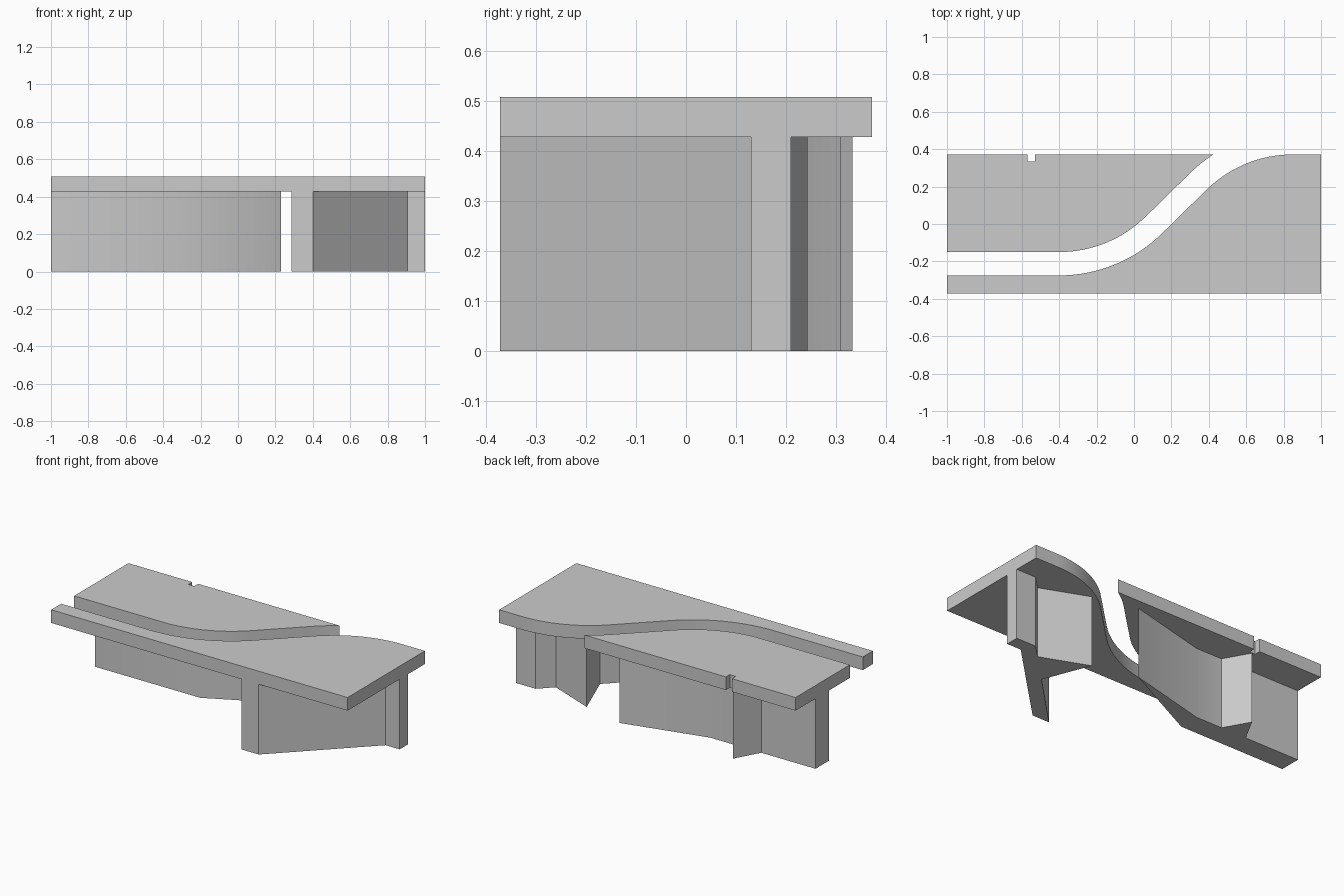
import bpy, bmesh
from math import sin, cos, radians, asin

if "Cube" in bpy.data.objects:
    bpy.data.objects.remove(bpy.data.objects["Cube"], do_unlink=True)

# One matte grey for everything
grey = bpy.data.materials.new("plain_grey")
grey.use_nodes = True
colour = (0.6, 0.6, 0.6, 1)
grey.diffuse_color = colour
grey.node_tree.nodes["Principled BSDF"].inputs["Base Color"].default_value = colour


def prism(name, outline, z0, z1):
    """Extrude a counter-clockwise plan outline between two heights."""
    bm = bmesh.new()
    base = bm.faces.new([bm.verts.new((x, y, z0)) for x, y in outline])
    top = bmesh.ops.extrude_face_region(bm, geom=[base], use_keep_orig=True)
    bmesh.ops.translate(bm, vec=(0, 0, z1 - z0),
                        verts=[v for v in top["geom"] if isinstance(v, bmesh.types.BMVert)])
    bmesh.ops.recalc_face_normals(bm, faces=bm.faces)
    mesh = bpy.data.meshes.new(name)
    bm.to_mesh(mesh)
    bm.free()
    mesh.materials.append(grey)
    obj = bpy.data.objects.new(name, mesh)
    bpy.context.collection.objects.link(obj)
    bpy.ops.object.select_all(action="DESELECT")
    obj.select_set(True)
    bpy.context.view_layer.objects.active = obj
    bpy.ops.object.shade_smooth_by_angle(angle=radians(30))
    return obj


def arc(cx, cy, r, a0, a1, n=16):
    """Points on an arc, angles in degrees."""
    angles = [radians(a0 + (a1 - a0) * i / n) for i in range(n + 1)]
    return [(cx + r * cos(a), cy + r * sin(a)) for a in angles]


FRONT, BACK = -0.372, 0.372
UNDER, TOP = 0.428, 0.508
SMALL, LARGE = 0.66, 0.785
LOW = (-0.4, 0.51)           # centre of the lower bend
HIGH = (0.85, BACK - SMALL)  # centre of the upper bend

# Front plate, bounded by the outer side of the channel
front_edge = arc(*LOW, LARGE, 270, 315) + arc(*HIGH, SMALL, 135, 90)
prism("front_plate",
      [(-1, FRONT), (1, FRONT), (1, BACK)] + front_edge[::-1] + [(-1, LOW[1] - LARGE)],
      UNDER, TOP)

# Back plate, bounded by the inner side of the channel, with a small notch
end_angle = 180 - asin(SMALL / LARGE) * 180 / radians(180)
back_edge = arc(*LOW, SMALL, 270, 315) + arc(*HIGH, LARGE, 135, end_angle, 8)
notch = [(-0.53, BACK), (-0.53, 0.335), (-0.57, 0.335), (-0.57, BACK)]
prism("back_plate",
      [(-1, LOW[1] - SMALL)] + back_edge + notch + [(-1, BACK)],
      UNDER, TOP)

# Diagonal support with a pointed spur under the front plate
prism("front_support",
      [(0.285, FRONT), (0.4, FRONT), (0.905, 0.13), (1, 0.13), (1, 0.21), (0.867, 0.21),
       (0.787, 0.13), (0.5, 0.243), (0.612, -0.045)],
      0, UNDER)

# Tapering support with a triangular spur under the back plate
prism("back_support",
      [(-1, 0.05), (-0.29, 0.05), (0.23, 0.31), (-0.29, 0.18),
       (-0.463, 0.18), (-0.55, 0.333), (-0.634, 0.18), (-1, 0.18)],
      0, UNDER)
